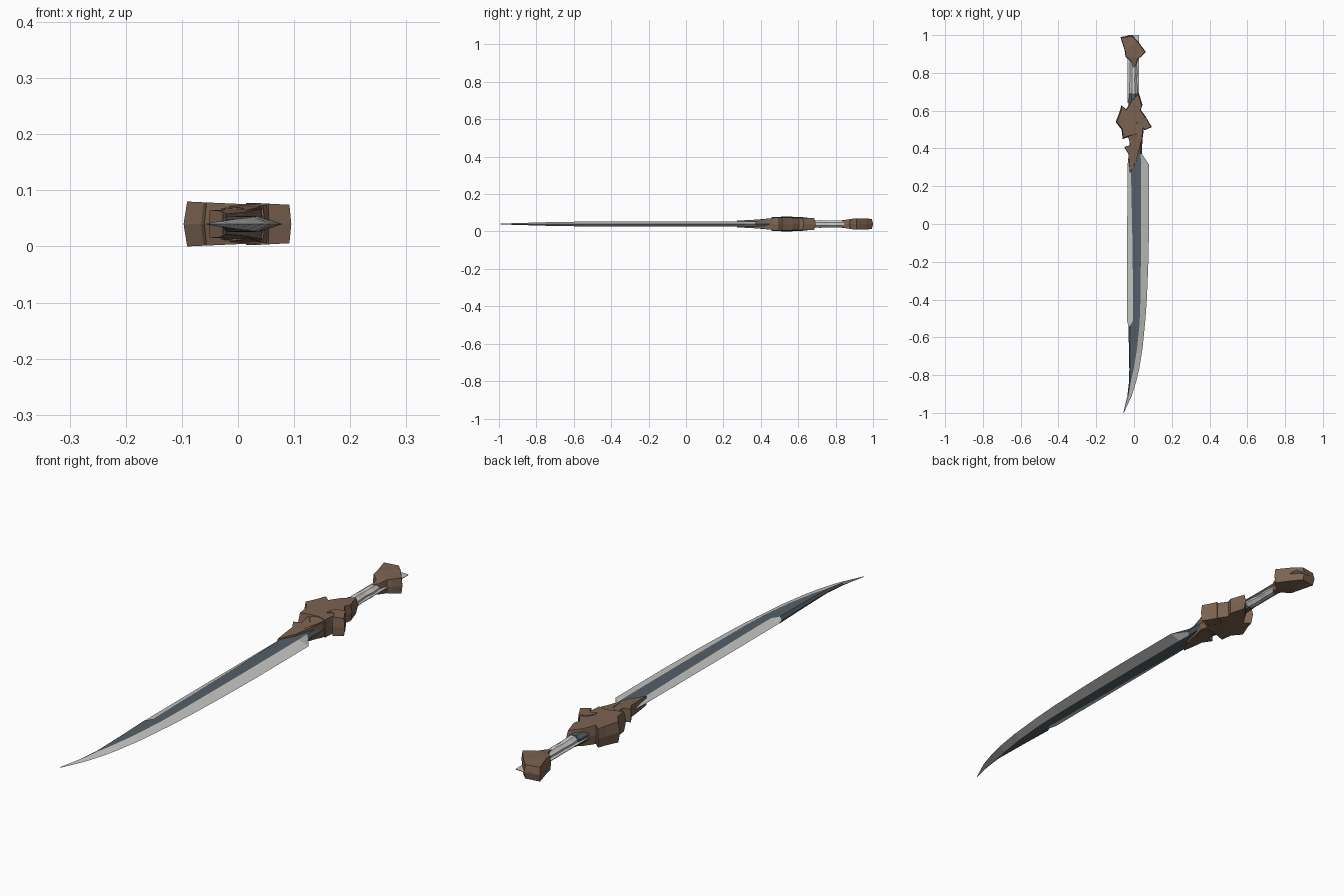
import bpy, bmesh, math

ZC = 0.04  # the sword lies flat, mirrored about this height


def material(name, rgb):
    m = bpy.data.materials.new(name)
    m.diffuse_color = (*rgb, 1)
    return m


BROWN = material("brown wood", (0.20, 0.125, 0.083))
DARK = material("dark steel", (0.088, 0.115, 0.135))
LIGHT = material("light steel", (0.56, 0.56, 0.55))
WRAP = material("pale grip", (0.62, 0.61, 0.60))


def finish(bm, name, mats):
    bmesh.ops.remove_doubles(bm, verts=bm.verts, dist=1e-5)
    bmesh.ops.recalc_face_normals(bm, faces=bm.faces)
    me = bpy.data.meshes.new(name)
    bm.to_mesh(me)
    bm.free()
    for m in mats:
        me.materials.append(m)
    ob = bpy.data.objects.new(name, me)
    bpy.context.collection.objects.link(ob)
    return ob


def slab(name, outline, half, mat, inset=0.93):
    """Carved slab: full outline at mid height, slightly inset top and bottom."""
    bm = bmesh.new()
    cx = sum(p[0] for p in outline) / len(outline)
    cy = sum(p[1] for p in outline) / len(outline)
    rings = []
    for s, k in ((-1, inset), (0, 1), (1, inset)):
        rings.append([bm.verts.new((cx + (x - cx) * k, cy + (y - cy) * k,
                                    ZC + s * half(x, y))) for x, y in outline])
    n = len(outline)
    for a, b in zip(rings, rings[1:]):
        for i in range(n):
            j = (i + 1) % n
            bm.faces.new((a[i], a[j], b[j], b[i]))
    caps = [bm.faces.new(rings[0]), bm.faces.new(rings[2])]
    bmesh.ops.triangulate(bm, faces=caps)
    return finish(bm, name, [mat])


# Blade: (y, left edge, left bevel line, right bevel line, right edge, half thickness)
stations = [
    (0.50, -0.020, -0.012, 0.036, 0.046, 0.014),
    (0.37, -0.028, -0.018, 0.035, 0.042, 0.014),
    (0.315, -0.034, -0.017, 0.037, 0.080, 0.014),
    (0.00, -0.036, -0.010, 0.037, 0.080, 0.014),
    (-0.20, -0.037, -0.007, 0.036, 0.076, 0.014),
    (-0.40, -0.037, -0.005, 0.034, 0.068, 0.014),
    (-0.51, -0.037, -0.004, 0.030, 0.060, 0.013),
    (-0.54, -0.030, -0.022, 0.028, 0.057, 0.013),
    (-0.66, -0.027, -0.020, 0.016, 0.045, 0.011),
    (-0.77, -0.025, -0.020, -0.002, 0.027, 0.009),
    (-0.83, -0.026, -0.021, -0.016, 0.013, 0.007),
    (-0.91, -0.035, -0.032, -0.029, -0.012, 0.005),
    (-1.00, -0.057, -0.056, -0.055, -0.054, 0.001),
]
bm = bmesh.new()
rings = []
for y, a, b, c, d, t in stations:
    section = [(a, 0), (b, t), (c, t), (d, 0), (c, -t), (b, -t)]
    rings.append([bm.verts.new((x, y, ZC + z)) for x, z in section])
for k in range(len(rings) - 1):
    y0 = stations[k][0]
    for i in range(6):
        j = (i + 1) % 6
        f = bm.faces.new((rings[k][i], rings[k][j], rings[k + 1][j], rings[k + 1][i]))
        left = i in (0, 5) and -0.53 < y0 < 0.38
        right = i in (2, 3) and y0 < 0.38
        f.material_index = 1 if left or right or y0 < -0.9 else 0
bm.faces.new(rings[0])
bm.faces.new(rings[-1])
finish(bm, "blade", [DARK, LIGHT])

# Guard: thick, spiky body, thicker on the left and toward the blade
guard = [(0.025, 0.695), (0.045, 0.63), (0.036, 0.605), (0.064, 0.565), (0.07, 0.53),
         (0.05, 0.50), (0.048, 0.46), (0.01, 0.47), (-0.028, 0.46), (-0.06, 0.45),
         (-0.066, 0.50), (-0.097, 0.54), (-0.076, 0.595), (-0.067, 0.63),
         (-0.042, 0.607), (-0.012, 0.66)]
slab("guard", guard,
     lambda x, y: 0.036 - 0.04 * x - 0.03 * max(0, y - 0.55) if x > -0.08 else 0.04, BROWN)

# Hooked claw on the right of the guard
claw = [(0.03, 0.56), (0.062, 0.57), (0.078, 0.54), (0.095, 0.513), (0.055, 0.496),
        (0.05, 0.515), (0.03, 0.53), (0.015, 0.515), (0.012, 0.535)]
slab("guard_claw", claw, lambda x, y: 0.0375 - 0.05 * max(0, x - 0.03), BROWN)

# Pointed collar running onto the blade
collar = [(0.045, 0.49), (0.044, 0.45), (0.03, 0.40), (0.012, 0.33), (-0.022, 0.267),
          (-0.027, 0.32), (-0.03, 0.37), (-0.052, 0.408), (-0.02, 0.417),
          (-0.03, 0.46), (-0.02, 0.50)]
slab("collar", collar, lambda x, y: 0.018 + 0.05 * max(0, y - 0.267), BROWN, 0.96)

# Upper leaf of the collar that steps up to the guard
leaf = [(0.047, 0.48), (0.036, 0.435), (0.012, 0.38), (0.008, 0.43), (-0.018, 0.455), (-0.01, 0.49)]
slab("collar_leaf", leaf, lambda x, y: 0.024 + 0.09 * max(0, y - 0.38), BROWN)

# Pommel: axe-like block with a narrow neck
pommel = [(-0.072, 0.99), (-0.012, 1.0), (0.022, 0.965), (0.062, 0.912), (0.038, 0.885),
          (0.022, 0.875), (0.012, 0.84), (-0.005, 0.82), (-0.016, 0.86), (-0.045, 0.885),
          (-0.05, 0.92)]
slab("pommel", pommel, lambda x, y: 0.019 + 0.011 * min(1, max(0, (y - 0.83) / 0.07))
     - 0.06 * max(0, y - 0.95), BROWN, 0.94)


def tube(name, profile, mat, sides=8):
    """Low-poly tube along y from (y, centre x, half width, half height)."""
    bm = bmesh.new()
    rings = []
    for y, cx, w, h in profile:
        rings.append([bm.verts.new((cx + w * math.cos(2 * math.pi * (i + 0.5) / sides), y,
                                    ZC + h * math.sin(2 * math.pi * (i + 0.5) / sides)))
                      for i in range(sides)])
    for a, b in zip(rings, rings[1:]):
        for i in range(sides):
            j = (i + 1) % sides
            bm.faces.new((a[i], a[j], b[j], b[i]))
    bm.faces.new(rings[0])
    bm.faces.new(rings[-1])
    return finish(bm, name, [mat])


# Wavy grip and the dark ferrule next to the guard
tube("grip", [(0.66, 0.0, 0.021, 0.020), (0.72, -0.003, 0.023, 0.022),
              (0.765, -0.004, 0.019, 0.019), (0.80, -0.002, 0.022, 0.021),
              (0.86, -0.004, 0.017, 0.017)], WRAP)
tube("ferrule", [(0.63, -0.004, 0.028, 0.025), (0.69, -0.004, 0.024, 0.023)], DARK)

# Thin flat tang through grip and pommel
bm = bmesh.new()
bmesh.ops.create_cube(bm, size=1)
for v in bm.verts:
    v.co = (-0.004 + v.co.x * 0.062, 0.82 + v.co.y * 0.36, ZC + v.co.z * 0.002)
finish(bm, "tang", [LIGHT])
